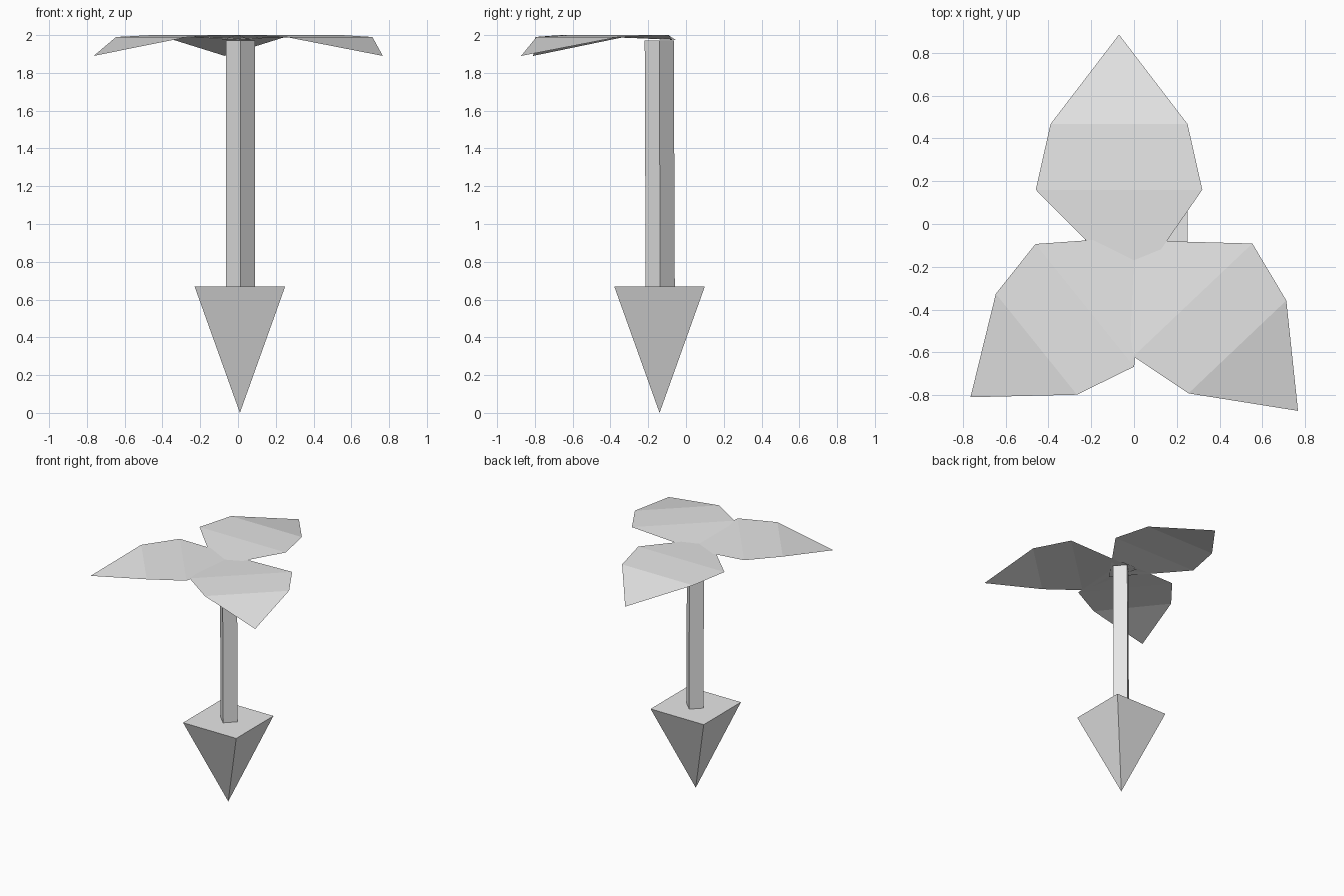
import bpy
import bmesh
from math import radians, sqrt
from mathutils import Matrix, Vector

cube = bpy.data.objects.get("Cube")
if cube:
    bpy.data.objects.remove(cube, do_unlink=True)

# One plain grey for every part
grey = bpy.data.materials.new("plain_grey")
grey.use_nodes = True
colour = (0.8, 0.8, 0.8, 1)
grey.diffuse_color = colour
grey.node_tree.nodes["Principled BSDF"].inputs["Base Color"].default_value = colour


def add_object(name, bm):
    mesh = bpy.data.meshes.new(name)
    bm.to_mesh(mesh)
    bm.free()
    mesh.materials.append(grey)
    obj = bpy.data.objects.new(name, mesh)
    bpy.context.collection.objects.link(obj)
    return obj


def four_sided(name, bottom, top, r1, r2, centre, turn=0, lean=0):
    """Four-sided column or spike between two heights."""
    bm = bmesh.new()
    place = (Matrix.Translation((centre[0], centre[1], (bottom + top) / 2))
             @ Matrix.Rotation(lean, 4, "X") @ Matrix.Rotation(turn, 4, "Z"))
    bmesh.ops.create_cone(bm, cap_ends=True, segments=4, radius1=r1, radius2=r2,
                          depth=top - bottom, matrix=place)
    bmesh.ops.remove_doubles(bm, verts=bm.verts, dist=0.0001)
    bmesh.ops.recalc_face_normals(bm, faces=bm.faces)
    return add_object(name, bm)


def leaf(name, centre, angle, scale):
    """Thin folded sheet: base triangle, middle band and drooping tip."""
    bm = bmesh.new()
    place = (Matrix.Translation((centre[0], centre[1], 0))
             @ Matrix.Rotation(radians(angle), 4, "Z"))

    def vert(x, y, z):
        return bm.verts.new(place @ Vector((x * scale, y * scale, z)))

    base = vert(0.07, -0.46, 1.975)
    wide_l, wide_r = [vert(s * 0.389, 0, 2.0) for s in (-1, 1)]
    fold_l, fold_r = [vert(s * 0.32, 0.307, 1.99) for s in (-1, 1)]
    tip = vert(0, 0.725, 1.89)
    bm.faces.new((base, wide_r, wide_l))
    bm.faces.new((wide_l, wide_r, fold_r, fold_l))
    bm.faces.new((fold_l, fold_r, tip))
    return add_object(name, bm)


# Inverted pyramid root and slender square stem
four_sided("root_spike", 0, 0.67, 0, 0.24 * sqrt(2), (0.01, -0.14), turn=radians(45))
four_sided("stem", 0.67, 1.972, 0.077, 0.077, (0.014, -0.139), lean=0.004)

# Three leaves spreading from the top of the stem
leaf("back_leaf", (-0.07, 0.16), 0, 1)
leaf("front_left_leaf", (0.275, -0.355), -136.5, 0.985)
leaf("front_right_leaf", (-0.23, -0.38), 128.8, 0.945)
